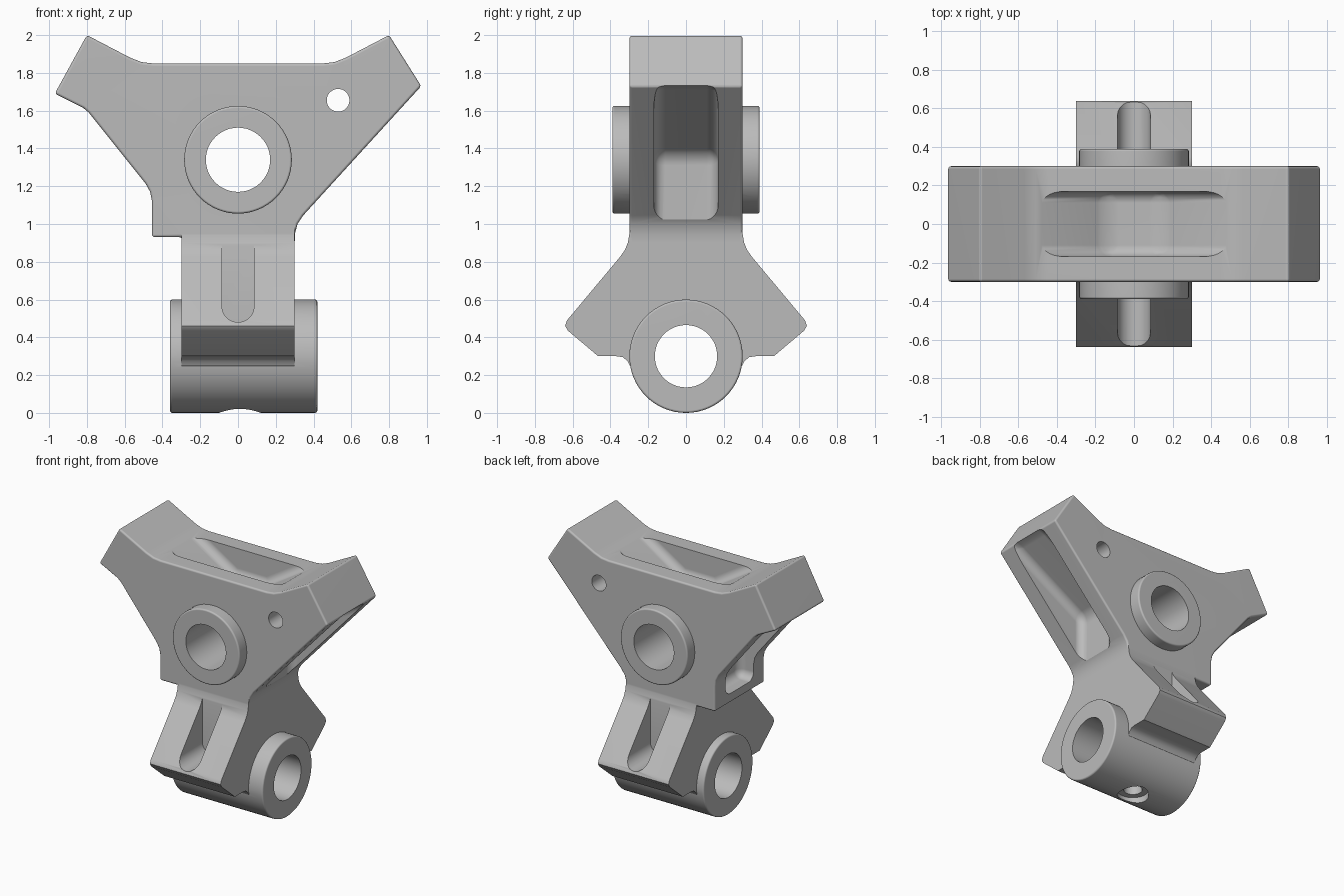
import bpy
import bmesh
from math import radians, pi, sin, cos
from mathutils import Vector

cube = bpy.data.objects.get("Cube")
if cube:
    bpy.data.objects.remove(cube, do_unlink=True)

metal = bpy.data.materials.new("plain grey metal")
metal.use_nodes = True
GREY = (0.5, 0.5, 0.5, 1)
metal.diffuse_color = GREY
metal.node_tree.nodes["Principled BSDF"].inputs["Base Color"].default_value = GREY


def place(axis, u, v, w):
    """Profile point (u, v) at distance w along the extrusion axis."""
    return {"x": (w, u, v), "y": (u, w, v), "z": (u, v, w)}[axis]


def apply(obj, mod):
    bpy.context.view_layer.objects.active = obj
    bpy.ops.object.modifier_apply(modifier=mod.name)


def prism(name, axis, points, low, high, bevel=0.0, segments=3):
    """Extrude a profile along an axis and round its sharp edges."""
    bm = bmesh.new()
    face = bm.faces.new([bm.verts.new(place(axis, u, v, low)) for u, v in points])
    side = bmesh.ops.extrude_face_region(bm, geom=[face])["geom"]
    bmesh.ops.translate(bm, vec=Vector(place(axis, 0, 0, high - low)),
                        verts=[g for g in side if isinstance(g, bmesh.types.BMVert)])
    bmesh.ops.recalc_face_normals(bm, faces=bm.faces)
    mesh = bpy.data.meshes.new(name)
    bm.to_mesh(mesh)
    bm.free()
    mesh.materials.append(metal)
    obj = bpy.data.objects.new(name, mesh)
    bpy.context.collection.objects.link(obj)
    if bevel:
        mod = obj.modifiers.new("Bevel", "BEVEL")
        mod.width, mod.segments = bevel, segments
        mod.limit_method, mod.angle_limit = "ANGLE", radians(25)
        apply(obj, mod)
    return obj


def arc(u, v, r, start=0.0, end=2 * pi, n=64):
    full = end - start > 6.2
    steps = n if full else n + 1
    return [(u + r * cos(start + (end - start) * i / n),
             v + r * sin(start + (end - start) * i / n)) for i in range(steps)]


def combine(target, tool, operation):
    mod = target.modifiers.new("Boolean", "BOOLEAN")
    mod.operation, mod.object, mod.solver = operation, tool, "EXACT"
    apply(target, mod)
    bpy.data.objects.remove(tool, do_unlink=True)


# Winged upper plate
plate = [(-0.97, 1.69), (-0.8, 2), (-0.57, 1.88), (-0.51, 1.857), (-0.45, 1.85),
         (0.45, 1.85), (0.51, 1.857), (0.57, 1.88), (0.8, 2), (0.97, 1.73),
         (0.345, 1.045), (0.315, 1.0), (0.302, 0.95), (0.296, 0.8), (-0.296, 0.8),
         (-0.296, 0.93), (-0.455, 0.93), (-0.455, 1.12), (-0.465, 1.17),
         (-0.49, 1.215), (-0.79, 1.59), (-0.82, 1.615)]
bracket = prism("bracket", "y", plate, -0.3, 0.3, 0.014)

# Diamond lower block, with filleted neck and barrel roots
half = [(0.2, 0.2), (0.297, 0.25), (0.31, 0.275), (0.335, 0.295), (0.37, 0.3),
        (0.465, 0.3), (0.625, 0.435), (0.64, 0.46), (0.63, 0.49), (0.35, 0.825),
        (0.325, 0.86), (0.308, 0.9), (0.301, 0.94), (0.295, 1.0)]
block = half + [(-y, z) for y, z in reversed(half)]
combine(bracket, prism("lower_block", "x", block, -0.3, 0.3), "UNION")

# Crosswise barrel and upper boss
barrel = prism("barrel", "x", arc(0, 0.3, 0.3), -0.36, 0.42, 0.012)
boss = prism("boss", "y", arc(0, 1.34, 0.285), -0.39, 0.39, 0.012)
for part in (barrel, boss):
    combine(bracket, part, "UNION")

# Weight-saving pockets: top, right underside, left underside
pockets = [
    [(-0.95, 2.15), (-0.14, 1.64), (0.14, 1.64), (0.95, 2.15)],
    [(0.33, 0.95), (0.33, 1.37), (0.955, 1.74), (1.3, 1.74), (1.3, 0.95)],
    [(-0.33, 1.0), (-0.33, 1.37), (-0.77, 1.58), (-1.1, 1.58), (-1.1, 1.0)],
]
for points in pockets:
    combine(bracket, prism("pocket_cutter", "y", points, -0.17, 0.17, 0.06, 6),
            "DIFFERENCE")

# Round-bottomed grooves on both sloping faces
groove = [(0.085, 1.0)] + arc(0, 0.565, 0.085, 0, -pi, 20) + [(-0.085, 1.0)]
for low, high in ((-0.8, -0.312), (0.312, 0.8)):
    combine(bracket, prism("groove_cutter", "y", groove, low, high), "DIFFERENCE")

# Bores, small side hole, and oil hole with a wider mouth
bores = [("y", 0, 1.34, 0.17, -1, 1), ("x", 0, 0.3, 0.165, -1, 1),
         ("y", 0.53, 1.655, 0.06, -1, 1), ("z", 0.01, 0, 0.065, -0.2, 0.3),
         ("z", 0.01, 0, 0.11, -0.2, 0.05)]
for axis, u, v, r, low, high in bores:
    combine(bracket, prism("bore_cutter", axis, arc(u, v, r, n=48), low, high),
            "DIFFERENCE")

# Smooth shading with crisp edges
bpy.ops.object.select_all(action="DESELECT")
bracket.select_set(True)
bpy.context.view_layer.objects.active = bracket
bpy.ops.object.shade_smooth_by_angle(angle=radians(32))
normals = bracket.modifiers.new("Weighted Normals", "WEIGHTED_NORMAL")
normals.keep_sharp = True
